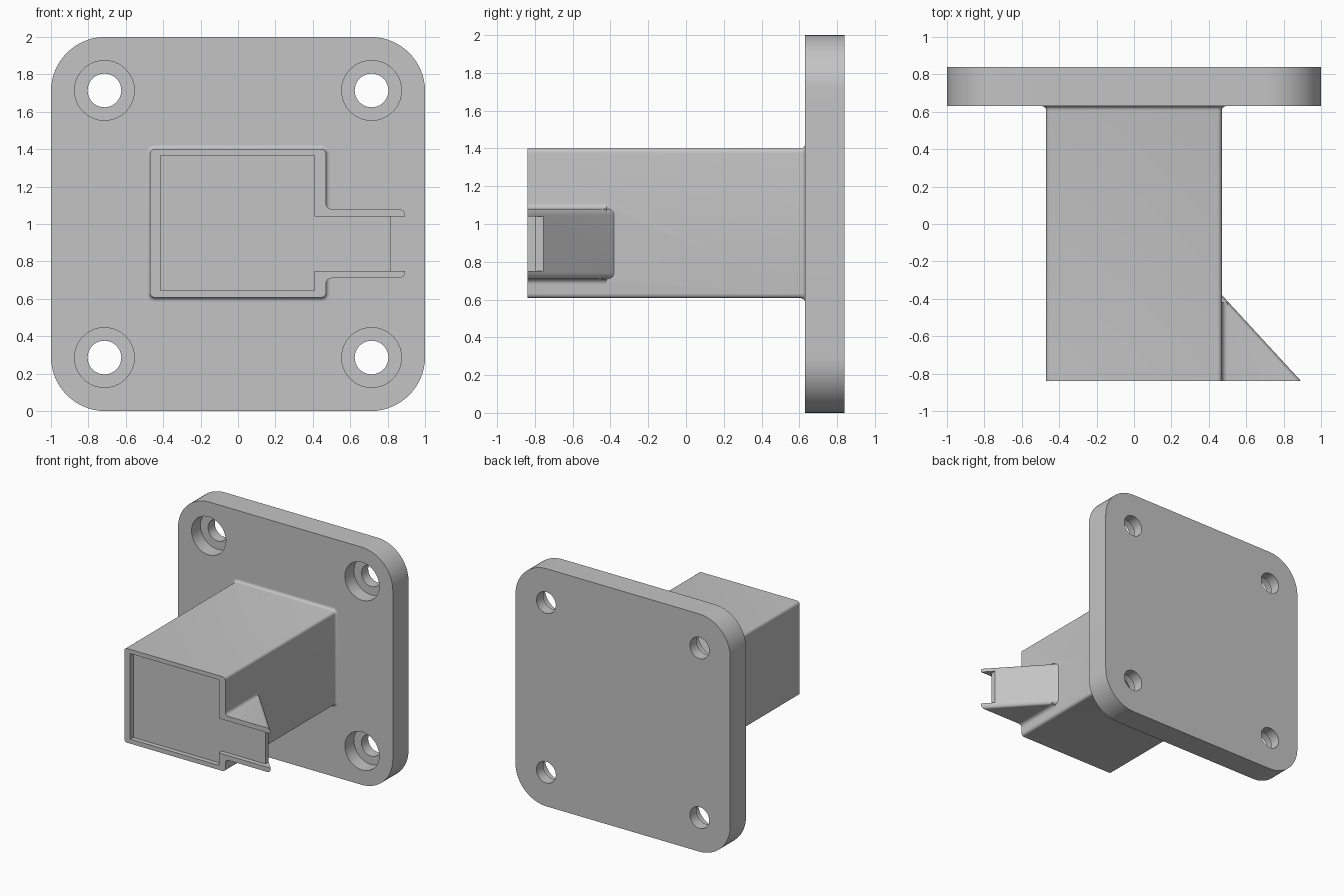
import bpy, bmesh, math

cube = bpy.data.objects.get("Cube")
if cube:
    bpy.data.objects.remove(cube, do_unlink=True)

grey = bpy.data.materials.new("plain grey")
grey.use_nodes = True
GREY = (0.55, 0.55, 0.55, 1)
grey.diffuse_color = GREY
grey.node_tree.nodes["Principled BSDF"].inputs["Base Color"].default_value = GREY


def rounded_rect(x0, x1, z0, z1, r, steps=6):
    """Outline in the x-z plane with rounded corners."""
    pts = []
    corners = [(x1 - r, z1 - r), (x0 + r, z1 - r), (x0 + r, z0 + r), (x1 - r, z0 + r)]
    for i, (cx, cz) in enumerate(corners):
        for s in range(steps + 1):
            a = math.pi / 2 * (i + s / steps)
            pts.append((cx + r * math.cos(a), cz + r * math.sin(a)))
    return pts


def loft(name, rings):
    """Solid through matching outlines, each given as (y, points)."""
    bm = bmesh.new()
    loops = [[bm.verts.new((x, y, z)) for x, z in pts] for y, pts in rings]
    n = len(loops[0])
    for a, b in zip(loops, loops[1:]):
        for i in range(n):
            j = (i + 1) % n
            bm.faces.new((a[i], a[j], b[j], b[i]))
    bm.faces.new(loops[0])
    bm.faces.new(loops[-1])
    bmesh.ops.recalc_face_normals(bm, faces=bm.faces[:])
    mesh = bpy.data.meshes.new(name)
    bm.to_mesh(mesh)
    bm.free()
    ob = bpy.data.objects.new(name, mesh)
    bpy.context.collection.objects.link(ob)
    mesh.materials.append(grey)
    return ob


def prism(name, pts, y0, y1):
    return loft(name, [(y0, pts), (y1, pts)])


def select(ob):
    bpy.ops.object.select_all(action='DESELECT')
    ob.select_set(True)
    bpy.context.view_layer.objects.active = ob


def combine(ob, tool, operation):
    """Apply a boolean and discard the tool."""
    tool.hide_render = True
    mod = ob.modifiers.new("boolean", 'BOOLEAN')
    mod.object, mod.operation, mod.solver = tool, operation, 'EXACT'
    select(ob)
    bpy.ops.object.modifier_apply(modifier=mod.name)
    bpy.data.objects.remove(tool, do_unlink=True)


def circle(cx, cz, r, n=40):
    return [(cx + r * math.cos(2 * math.pi * i / n),
             cz + r * math.sin(2 * math.pi * i / n)) for i in range(n)]


FRONT, PLATE = -0.84, 0.63

# Mounting plate with four counterbored screw holes
plate = prism("mounting_plate", rounded_rect(-1, 1, 0, 2, 0.29, 16), PLATE, 0.84)
for sx in (-1, 1):
    for sz in (-1, 1):
        x, z = 0.714 * sx, 1 + 0.714 * sz
        combine(plate, prism("counterbore", circle(x, z, 0.16), 0.5, PLATE + 0.12), 'DIFFERENCE')
        combine(plate, prism("screw_hole", circle(x, z, 0.09), 0.5, 1), 'DIFFERENCE')

# Square arm, flaring into a small fillet at the plate
def arm_ring(grow):
    return rounded_rect(-0.47 - grow, 0.47 + grow, 0.607 - grow, 1.4 + grow, 0.025 + grow)

FILLET = 0.022
rings = [(FRONT, arm_ring(0))]
for s in range(6):
    a = math.pi / 2 * s / 5
    rings.append((PLATE - FILLET + FILLET * math.sin(a), arm_ring(FILLET * (1 - math.cos(a)))))
rings.append((PLATE + 0.03, arm_ring(FILLET)))
arm = loft("arm", rings)

# Side wedge: a rounded outline slanting back into the arm
SLANT = 0.46
wedge = loft("side_wedge", [
    (FRONT, rounded_rect(0.2, 0.893, 0.71, 1.08, 0.033)),
    (FRONT + 0.5, rounded_rect(0.2 - SLANT, 0.893 - SLANT, 0.71, 1.08, 0.033))])
combine(arm, wedge, 'UNION')

# Concave fillets where the wedge meets the arm
R = 0.03
for edge, sign in ((1.08, 1), (0.71, -1)):
    pts = [(0.45, edge - 0.02 * sign), (0.45, edge + R * sign)]
    for s in range(7):
        a = math.pi + math.pi / 2 * s / 6
        pts.append((0.47 + R + R * math.cos(a), edge + sign * (R + R * math.sin(a))))
    pts.append((0.47 + R, edge - 0.02 * sign))
    combine(arm, prism("wedge_fillet", pts, FRONT, -0.42), 'UNION')

# Shallow front recess with a channel running out through the wedge tip
recess = [(-0.415, 0.645), (0.41, 0.645), (0.41, 0.75), (1.1, 0.75),
          (1.1, 1.04), (0.41, 1.04), (0.41, 1.365), (-0.415, 1.365)]
combine(arm, prism("front_recess", recess, -1, -0.8), 'DIFFERENCE')
notch = [(0.815, 0.75), (1.1, 0.75), (1.1, 1.04), (0.815, 1.04)]
combine(arm, prism("tip_notch", notch, -1, -0.6), 'DIFFERENCE')

for ob in (plate, arm):
    select(ob)
    bpy.ops.object.shade_smooth_by_angle(angle=math.radians(30))
